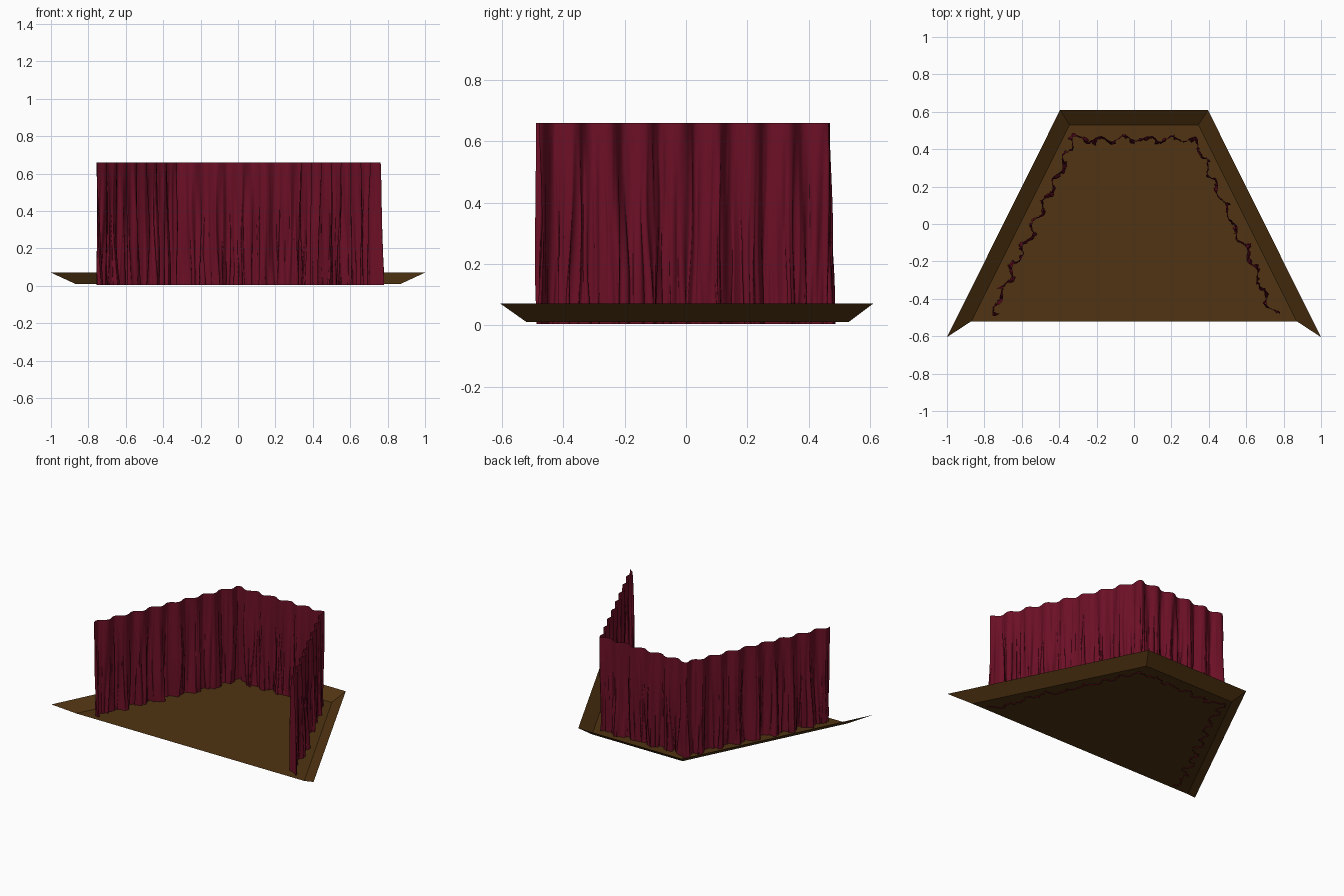
import bpy, bmesh, math
from mathutils import Vector, noise

if "Cube" in bpy.data.objects:
    bpy.data.objects.remove(bpy.data.objects["Cube"], do_unlink=True)


def material(name, colour):
    mat = bpy.data.materials.new(name)
    mat.use_nodes = True
    mat.diffuse_color = colour
    mat.node_tree.nodes["Principled BSDF"].inputs["Base Color"].default_value = colour
    return mat


def finish(bm, name, mat):
    mesh = bpy.data.meshes.new(name)
    bm.to_mesh(mesh)
    bm.free()
    obj = bpy.data.objects.new(name, mesh)
    bpy.context.collection.objects.link(obj)
    mesh.materials.append(mat)
    return obj


wood = material("dark wood", (0.08, 0.034, 0.006, 1))
velvet = material("crimson velvet", (0.15, 0.005, 0.019, 1))

# Stage floor with three flared sides, open at the front
bm = bmesh.new()
floor = [bm.verts.new(p) for p in
         [(-0.87, -0.52, 0.01), (-0.345, 0.53, 0.01), (0.345, 0.53, 0.01), (0.87, -0.52, 0.01)]]
rim = [bm.verts.new(p) for p in
       [(-1, -0.605, 0.07), (-0.395, 0.61, 0.07), (0.395, 0.61, 0.07), (1, -0.605, 0.07)]]
bm.faces.new(reversed(floor))
for i in range(3):
    bm.faces.new((floor[i], floor[i + 1], rim[i + 1], rim[i]))
finish(bm, "stage_floor", wood)

# Curtain rail: three straight runs joined at the back corners
RAIL = [Vector(p) for p in [(-0.755, -0.49, 0), (-0.325, 0.455, 0), (0.325, 0.455, 0), (0.75, -0.485, 0)]]
LENGTHS = [(b - a).length for a, b in zip(RAIL, RAIL[1:])]
TOTAL = sum(LENGTHS)


def rail_point(s):
    for a, b, length in zip(RAIL, RAIL[1:], LENGTHS):
        if s <= length or b == RAIL[-1]:
            return a.lerp(b, s / length)
        s -= length


def rail_frame(s):
    """Position, tangent and outward normal, eased round the corners."""
    before, after = rail_point(max(s - 0.03, 0)), rail_point(min(s + 0.03, TOTAL))
    tangent = (after - before).normalized()
    return rail_point(s), tangent, Vector((-tangent.y, tangent.x, 0))


def cloth_point(s, t):
    """Even pleats at the rail (t=0) that crumple towards the hem (t=1)."""
    pos, tangent, normal = rail_frame(s)
    pleat = 0.014 * math.sin(s * math.tau / 0.128)
    crumple = t ** 0.8
    out = noise.noise((s * 16, t * 0.7, 2)) * 0.034 + noise.noise((s * 62, t * 1.2, 7)) * 0.024
    along = noise.noise((s * 26, t * 0.9, 13)) * 0.022 + noise.noise((s * 75, t * 1.3, 19)) * 0.022
    pos = pos + normal * (pleat + crumple * out) + tangent * crumple * along
    pos.z = 0.66 - 0.656 * t
    return pos


# Pleated curtain sheet
COLUMNS, ROWS = 520, 24
bm = bmesh.new()
grid = [[bm.verts.new(cloth_point(TOTAL * c / COLUMNS, r / ROWS)) for r in range(ROWS + 1)]
        for c in range(COLUMNS + 1)]
for left, right in zip(grid, grid[1:]):
    for r in range(ROWS):
        face = bm.faces.new((left[r], left[r + 1], right[r + 1], right[r]))
        face.smooth = True
finish(bm, "curtain", velvet)
